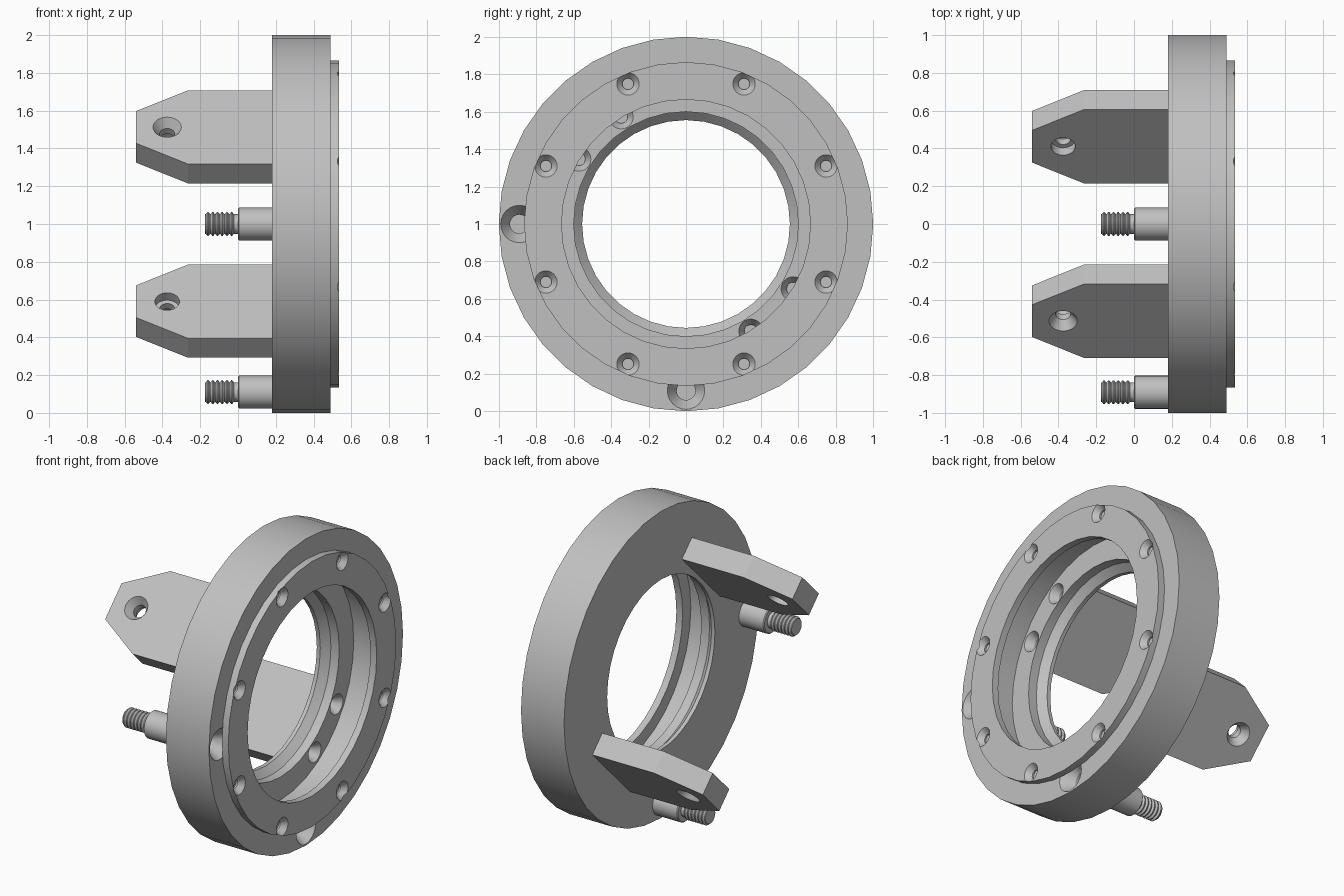
import bpy, bmesh, math
from mathutils import Matrix, Vector

if "Cube" in bpy.data.objects:
    bpy.data.objects.remove(bpy.data.objects["Cube"])

grey = bpy.data.materials.new("light grey metal")
grey.use_nodes = True
colour = (0.53, 0.53, 0.53, 1)
grey.diffuse_color = colour
grey.node_tree.nodes["Principled BSDF"].inputs["Base Color"].default_value = colour

AXIS = 1.0  # height of the ring centre


def finish(bm, name):
    bmesh.ops.remove_doubles(bm, verts=bm.verts, dist=1e-5)
    bmesh.ops.recalc_face_normals(bm, faces=bm.faces)
    mesh = bpy.data.meshes.new(name)
    bm.to_mesh(mesh)
    bm.free()
    mesh.materials.append(grey)
    obj = bpy.data.objects.new(name, mesh)
    bpy.context.collection.objects.link(obj)
    return obj


def lathe(name, profile, steps, closed=False, matrix=Matrix.Translation((0, 0, AXIS))):
    """Revolve (x, radius) points about the x axis."""
    bm = bmesh.new()
    verts = [bm.verts.new((x, 0, r)) for x, r in profile]
    edges = [bm.edges.new(p) for p in zip(verts, verts[1:])]
    if closed:
        edges.append(bm.edges.new((verts[-1], verts[0])))
    bmesh.ops.spin(bm, geom=verts + edges, cent=(0, 0, 0), axis=(1, 0, 0),
                   angle=math.tau, steps=steps, use_merge=True)
    bm.transform(matrix)
    return finish(bm, name)


def cut(obj, cutters):
    for c in cutters:
        c.hide_render = True
        mod = obj.modifiers.new("cut", 'BOOLEAN')
        mod.operation = 'DIFFERENCE'
        mod.solver = 'EXACT'
        mod.object = c
    deps = bpy.context.evaluated_depsgraph_get()
    mesh = bpy.data.meshes.new_from_object(obj.evaluated_get(deps))
    obj.modifiers.clear()
    obj.data = mesh
    for c in cutters:
        bpy.data.objects.remove(c)


def countersink(x, y, z, wide, narrow, depth, drill):
    """Cone cutter opening towards +x, with a straight hole below it."""
    k = 1 + 0.02 / depth
    lip = narrow + (wide - narrow) * k
    profile = [(0.02, 0), (0.02, lip), (-depth, narrow), (-drill, narrow), (-drill, 0)]
    return lathe("sink_cutter", profile, 24, matrix=Matrix.Translation((x, y, z + AXIS)))


parts = []
bolt_spots = [(-0.89, 0), (0, -0.89)]
plate_angles = [math.radians(135), math.radians(-45)]

# main ring with stepped bore
ring = lathe("main_ring", [(0.18, 0.555), (0.18, 1), (0.49, 1), (0.49, 0.75),
                           (0.31, 0.75), (0.31, 0.60), (0.25, 0.60), (0.205, 0.555)],
             36, closed=True)
cutters = [countersink(0.49, y, z, 0.1, 0.05, 0.08, 0.12) for y, z in bolt_spots]
for a in plate_angles:
    radial = Vector((math.cos(a), math.sin(a)))
    side = Vector((-radial.y, radial.x))
    for s in (-0.16, 0.16):
        p = radial * 0.65 + side * s
        cutters.append(countersink(0.31, p.x, p.y, 0.065, 0.035, 0.05, 0.08))
cut(ring, cutters)
parts.append(ring)

# cover ring with eight countersunk holes
cover = lathe("cover_ring", [(0.49, 0.665), (0.49, 0.865), (0.535, 0.865), (0.535, 0.665)],
              36, closed=True)
cutters = []
for i in range(8):
    a = math.tau * (i + 0.5) / 8
    cutters.append(countersink(0.535, 0.81 * math.cos(a), 0.81 * math.sin(a),
                               0.06, 0.03, 0.035, 0.08))
cut(cover, cutters)
parts.append(cover)

# shouldered, threaded bolts
pitch, turns = 0.025, 6
thread = [(-0.175, 0), (-0.175, 0.052)]
for i in range(turns):
    x = -0.17 + i * pitch
    thread += [(x, 0.052), (x + 0.009, 0.063), (x + 0.014, 0.063), (x + 0.023, 0.052)]
thread += [(0, 0.052), (0, 0.081), (0.006, 0.0875), (0.19, 0.0875), (0.19, 0)]
for i, (y, z) in enumerate(bolt_spots):
    parts.append(lathe(f"bolt_{i + 1}", thread, 28,
                       matrix=Matrix.Translation((0, y, z + AXIS))))

# tapered mounting plates, tangent to the ring
outline = [(0.18, 0.276), (-0.265, 0.276), (-0.54, 0.12)]
outline += [(x, -w) for x, w in reversed(outline)]
inner, outer = 0.58, 0.725
for i, a in enumerate(plate_angles):
    radial = Vector((0, math.cos(a), math.sin(a)))
    side = Vector((0, -radial.z, radial.y))
    centre = Vector((0, 0, AXIS))
    bm = bmesh.new()
    face = bm.faces.new([bm.verts.new(centre + Vector((x, 0, 0)) + side * w + radial * inner)
                         for x, w in outline])
    extruded = bmesh.ops.extrude_face_region(bm, geom=[face])["geom"]
    bmesh.ops.translate(bm, vec=radial * (outer - inner),
                        verts=[v for v in extruded if isinstance(v, bmesh.types.BMVert)])
    plate = finish(bm, f"mounting_plate_{i + 1}")
    # hole: counterbore inside, countersink outside
    place = Matrix.Translation(centre + Vector((-0.375, 0, 0))) @ \
        Vector((1, 0, 0)).rotation_difference(radial).to_matrix().to_4x4()
    hole = [(0.55, 0), (0.55, 0.065), (0.635, 0.065), (0.635, 0.04),
            (0.675, 0.04), (0.745, 0.089), (0.745, 0)]
    cut(plate, [lathe("hole_cutter", hole, 32, matrix=place)])
    parts.append(plate)

# smooth round surfaces, keep edges crisp
bpy.ops.object.select_all(action='DESELECT')
for obj in parts:
    obj.select_set(True)
bpy.context.view_layer.objects.active = ring
bpy.ops.object.shade_smooth_by_angle(angle=math.radians(25))
